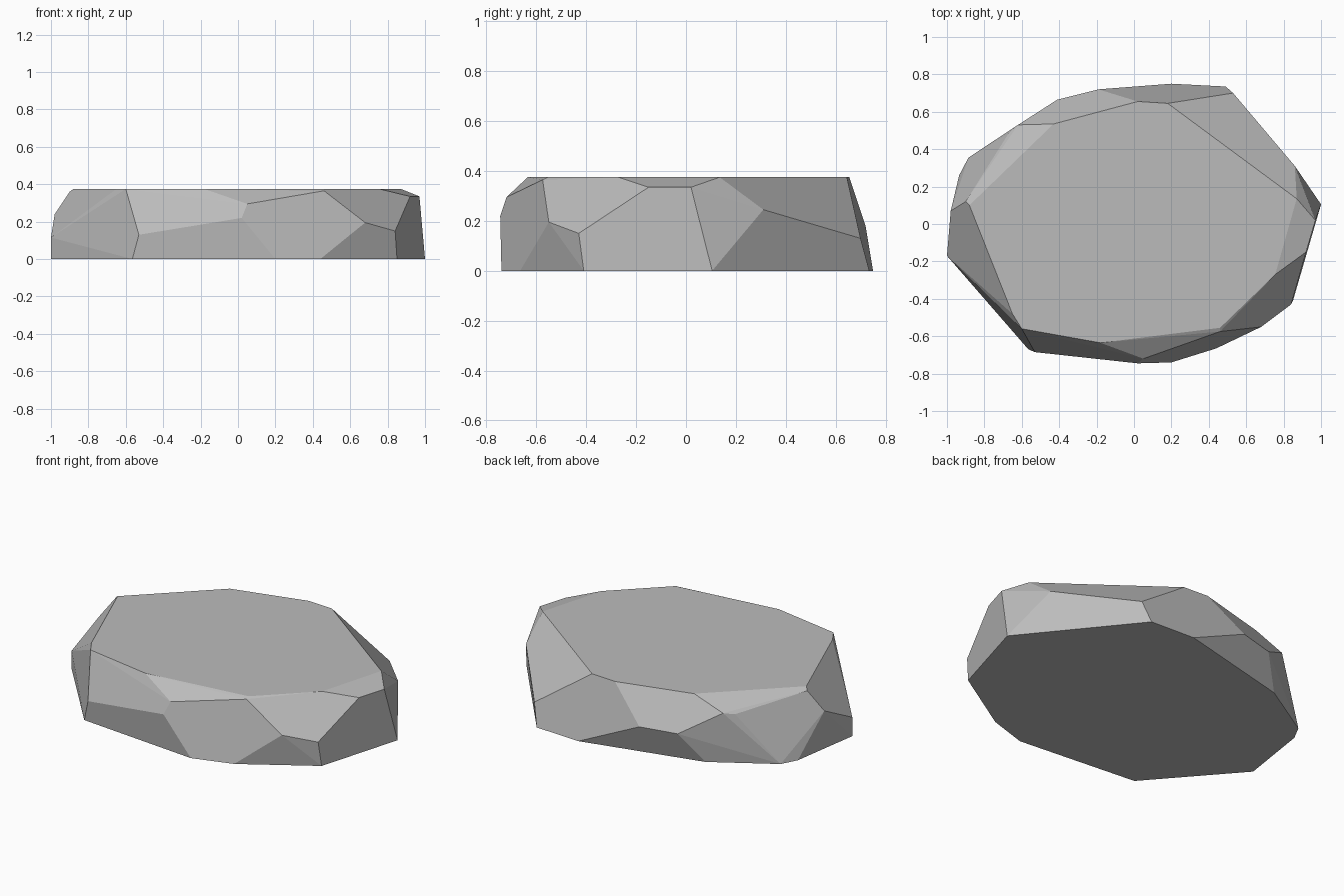
import bpy
import bmesh
from math import radians

cube = bpy.data.objects.get("Cube")
if cube:
    bpy.data.objects.remove(cube, do_unlink=True)

HEIGHT = 0.375


def make_material(name, rgb):
    mat = bpy.data.materials.new(name)
    mat.use_nodes = True
    color = (*rgb, 1.0)
    mat.diffuse_color = color
    mat.node_tree.nodes["Principled BSDF"].inputs["Base Color"].default_value = color
    return mat


def level(outline, z):
    """Lift a flat outline to one height."""
    return [(x, y, z) for x, y in outline]


# Outline of the flat underside
base_outline = [
    (-.565, -.67), (.2, -.74), (.44, -.665), (.85, -.41), (1, .105), (.49, .735),
    (.2, .75), (-.53, .57), (-.885, .355), (-.935, .26), (-1, -.17),
]

# Outline of the flat top
top_outline = [
    (-.6, -.56), (-.18, -.635), (.46, -.555), (.755, -.27), (.87, .135), (.18, .645),
    (.02, .655), (-.43, .535), (-.88, .1), (-.65, -.48),
]

# Corners where the chipped side facets meet
front_chips = [(-.53, -.685, .13), (.02, -.745, .22), (.05, -.72, .295),
               (.46, -.575, .365), (.68, -.55, .195)]
left_chips = [(.84, -.43, .15), (.92, -.15, .335), (.97, .02, .335), (.86, .31, .245)]
back_chips = [(.53, .7, .13), (-.19, .72, .18), (-.41, .665, .175),
              (-.62, .53, .305), (-.67, .485, .295)]
right_chips = [(-.9, .12, .36), (-.98, .07, .24), (-1, -.17, .115)]

corners = level(base_outline, 0) + level(top_outline, HEIGHT)
corners += front_chips + left_chips + back_chips + right_chips

# Wrap the corners in a convex shell and merge coplanar triangles into facets
bm = bmesh.new()
for corner in corners:
    bm.verts.new(corner)
bmesh.ops.convex_hull(bm, input=bm.verts[:])
loose = [v for v in bm.verts if not v.link_faces]
bmesh.ops.delete(bm, geom=loose, context="VERTS")
bmesh.ops.dissolve_limit(bm, angle_limit=radians(3), verts=bm.verts[:], edges=bm.edges[:])
bmesh.ops.recalc_face_normals(bm, faces=bm.faces[:])

mesh = bpy.data.meshes.new("flat_rock")
bm.to_mesh(mesh)
bm.free()
mesh.materials.append(make_material("stone_grey", (0.5, 0.5, 0.5)))

rock = bpy.data.objects.new("flat_rock", mesh)
bpy.context.collection.objects.link(rock)
